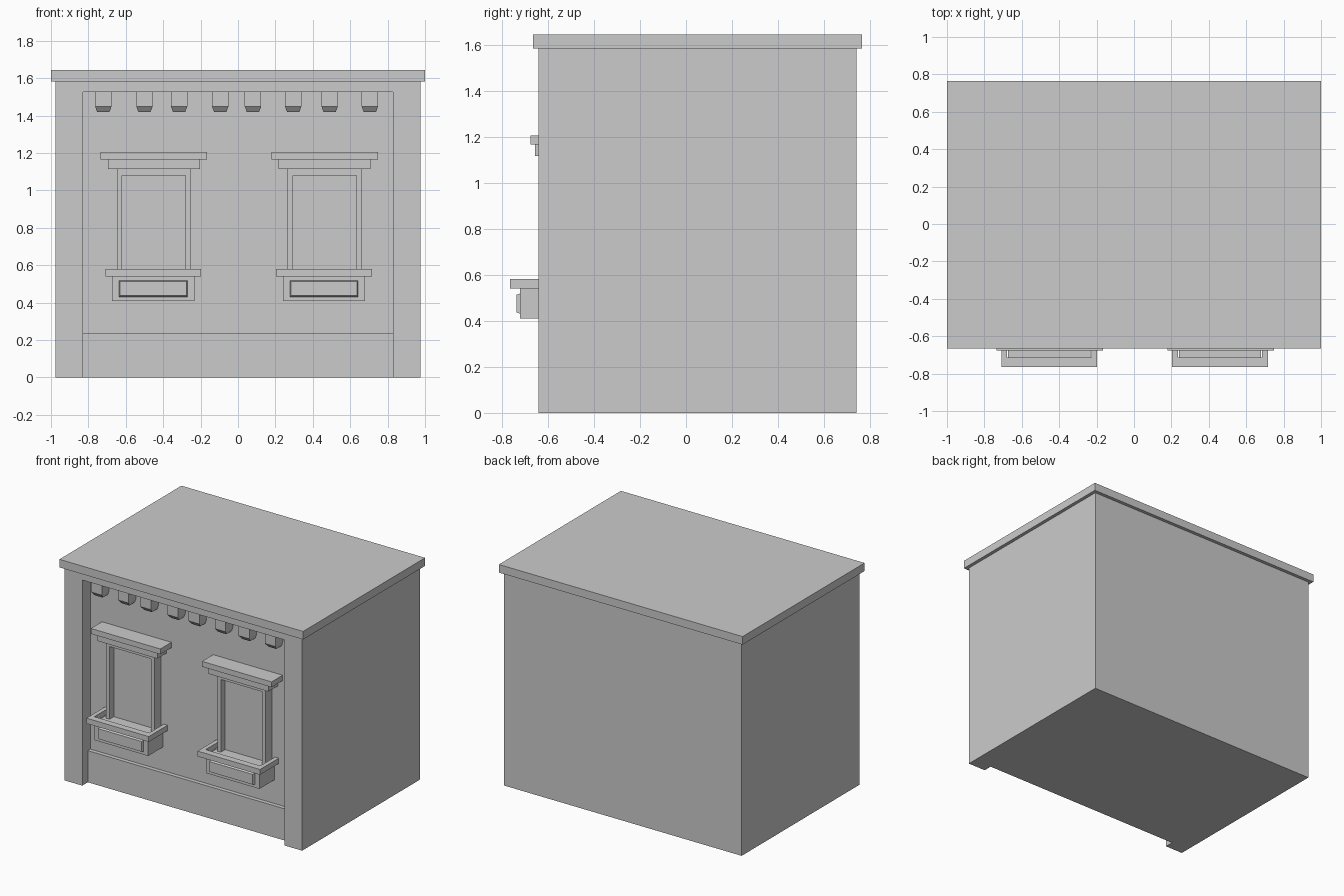
import bpy, bmesh

if "Cube" in bpy.data.objects:
    bpy.data.objects.remove(bpy.data.objects["Cube"])

WALL_Y = -0.545  # recessed facade plane


def mesh_object(name, bm):
    bmesh.ops.recalc_face_normals(bm, faces=bm.faces)
    me = bpy.data.meshes.new(name)
    bm.to_mesh(me)
    bm.free()
    ob = bpy.data.objects.new(name, me)
    bpy.context.scene.collection.objects.link(ob)
    return ob


def box_bm(x0, x1, y0, y1, z0, z1):
    bm = bmesh.new()
    bmesh.ops.create_cube(bm, size=1)
    for v in bm.verts:
        v.co = (x1 if v.co.x > 0 else x0,
                y1 if v.co.y > 0 else y0,
                z1 if v.co.z > 0 else z0)
    return bm


def box(name, *b):
    return mesh_object(name, box_bm(*b))


def cut(target, cutter):
    cutter.hide_render = True
    mod = target.modifiers.new("cut", 'BOOLEAN')
    mod.operation = 'DIFFERENCE'
    mod.solver = 'EXACT'
    mod.object = cutter
    bpy.context.view_layer.objects.active = target
    bpy.ops.object.modifier_apply(modifier=mod.name)
    bpy.data.objects.remove(cutter)


def prism(name, outline, y0, y1):
    """Extrude an outline in the x-z plane along y."""
    bm = bmesh.new()
    f = bm.faces.new([bm.verts.new((x, y0, z)) for x, z in outline])
    ext = bmesh.ops.extrude_face_region(bm, geom=[f])
    for v in ext["geom"]:
        if isinstance(v, bmesh.types.BMVert):
            v.co.y = y1
    return mesh_object(name, bm)


# Main body with a recessed facade between the corner piers
body = box("building_body", -0.975, 0.975, -0.64, 0.74, 0, 1.583)
cut(body, box("recess_cutter", -0.83, 0.83, -0.8, WALL_Y, -0.1, 1.525))

# Roof slab and base plinth
box("roof_slab", -1, 1, -0.665, 0.765, 1.583, 1.643)
box("base_plinth", -0.83, 0.83, -0.575, WALL_Y + 0.01, 0, 0.235)

# Row of corbels, tapered at the bottom
for i, x in enumerate((-0.72, -0.5, -0.315, -0.095, 0.08, 0.295, 0.49, 0.705)):
    bm = box_bm(x - 0.044, x + 0.044, -0.63, WALL_Y, 1.45, 1.525)
    bottom = min(bm.faces, key=lambda f: f.calc_center_median().z)
    ext = bmesh.ops.extrude_discrete_faces(bm, faces=[bottom])
    for v in ext["faces"][0].verts:
        v.co.z = 1.42
        v.co.x = x + (v.co.x - x) * 0.75
        if v.co.y < -0.6:
            v.co.y = -0.605
    mesh_object(f"corbel_{i + 1}", bm)


def window(side, cx):
    back = WALL_Y + 0.01
    # Stepped head moulding
    box(f"{side}_window_cap", cx - 0.285, cx + 0.285, -0.675, back, 1.165, 1.205)
    box(f"{side}_window_lintel", cx - 0.246, cx + 0.246, -0.655, back, 1.115, 1.165)
    # Frame around the set-back pane
    prism(f"{side}_window_frame", [
        (cx - 0.198, 0.54), (cx - 0.198, 1.115), (cx + 0.198, 1.115), (cx + 0.198, 0.54),
        (cx + 0.17, 0.54), (cx + 0.17, 1.08), (cx - 0.17, 1.08), (cx - 0.17, 0.54)],
        -0.62, back)
    box(f"{side}_window_pane", cx - 0.17, cx + 0.17, -0.57, back, 0.54, 1.08)
    # Planter box with a rim around its top
    px = cx - 0.003
    box(f"{side}_planter_box", px - 0.22, px + 0.22, -0.72, back, 0.41, 0.541)
    rim = box(f"{side}_planter_rim", px - 0.256, px + 0.256, -0.765, back, 0.541, 0.581)
    cut(rim, box("rim_cutter", px - 0.225, px + 0.225, -0.715, 0, 0.5, 0.65))
    # Raised panel with bevelled edges
    bm = box_bm(px - 0.186, px + 0.186, -0.737, -0.71, 0.428, 0.522)
    for v in bm.verts:
        if v.co.y < -0.72:
            v.co.x += 0.009 if v.co.x < px else -0.009
            v.co.z += 0.009 if v.co.z < 0.475 else -0.009
    mesh_object(f"{side}_planter_panel", bm)


window("left", -0.45)
window("right", 0.463)
